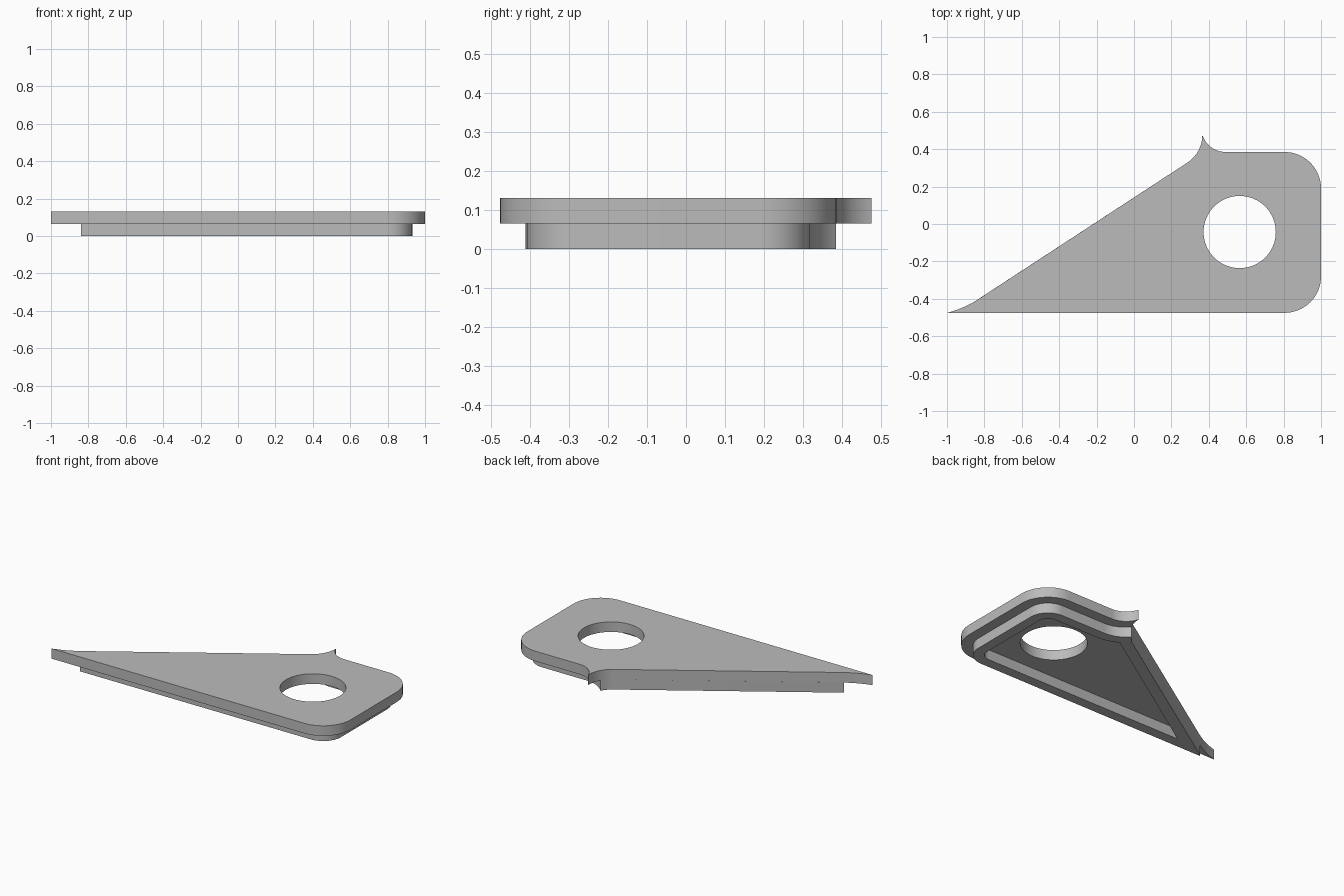
import bpy, bmesh
from math import radians, cos, sin

cube = bpy.data.objects.get("Cube")
if cube:
    bpy.data.objects.remove(cube, do_unlink=True)

grey = bpy.data.materials.new("light grey")
grey.use_nodes = True
colour = (0.5, 0.5, 0.5, 1)
grey.diffuse_color = colour
grey.node_tree.nodes["Principled BSDF"].inputs["Base Color"].default_value = colour


def arc(cx, cy, r, start, end, steps=16):
    """Points along a circular arc, angles in degrees."""
    angles = [radians(start + (end - start) * i / steps) for i in range(steps + 1)]
    return [(cx + r * cos(a), cy + r * sin(a)) for a in angles]


def prism(name, outer, hole, z0, z1):
    """Extrude an outline with one opening between two heights."""
    bm = bmesh.new()
    for loop in (outer, hole):
        verts = [bm.verts.new((x, y, z0)) for x, y in loop]
        for i, v in enumerate(verts):
            bm.edges.new((verts[i - 1], v))
    bmesh.ops.triangle_fill(bm, use_beauty=True, edges=bm.edges[:])
    ext = bmesh.ops.extrude_face_region(bm, geom=bm.faces[:], use_keep_orig=True)
    top = [g for g in ext["geom"] if isinstance(g, bmesh.types.BMVert)]
    bmesh.ops.translate(bm, verts=top, vec=(0, 0, z1 - z0))
    bmesh.ops.recalc_face_normals(bm, faces=bm.faces[:])
    mesh = bpy.data.meshes.new(name)
    bm.to_mesh(mesh)
    bm.free()
    mesh.materials.append(grey)
    obj = bpy.data.objects.new(name, mesh)
    bpy.context.collection.objects.link(obj)
    bpy.ops.object.select_all(action="DESELECT")
    obj.select_set(True)
    bpy.context.view_layer.objects.active = obj
    bpy.ops.object.shade_smooth_by_angle(angle=radians(30))


def right_end(inset):
    """Rounded right-hand corners, moved inwards by the inset."""
    r = 0.195 - inset
    return (arc(0.805, -0.28, r, -90, 0) + arc(0.805, 0.19, r, 0, 90))


# Top plate: flared tips at the left and the back, round opening
plate = (right_end(0)
         + arc(0.49, 0.515, 0.13, 270, 198)
         + arc(0.19, 0.475, 0.175, 0, -57)
         + arc(-1.146, 0.086, 0.58, -57, -75.4))
opening = arc(0.565, -0.043, 0.193, 0, 360, 64)[:-1]
prism("top_plate", plate, opening, 0.065, 0.13)

# Lower rim: inset on three sides, flush with the slanted side
rim = (right_end(0.068)
       + arc(0.49, 0.512, 0.195, 270, 221)
       + arc(0.19, 0.475, 0.175, -33, -57)
       + [(-0.83, -0.4), (-0.84, -0.41)])
pocket = (right_end(0.133)
          + arc(0.49, 0.512, 0.26, 270, 238)
          + [(-0.615, -0.343)])
prism("lower_rim", rim, pocket, 0, 0.065)
